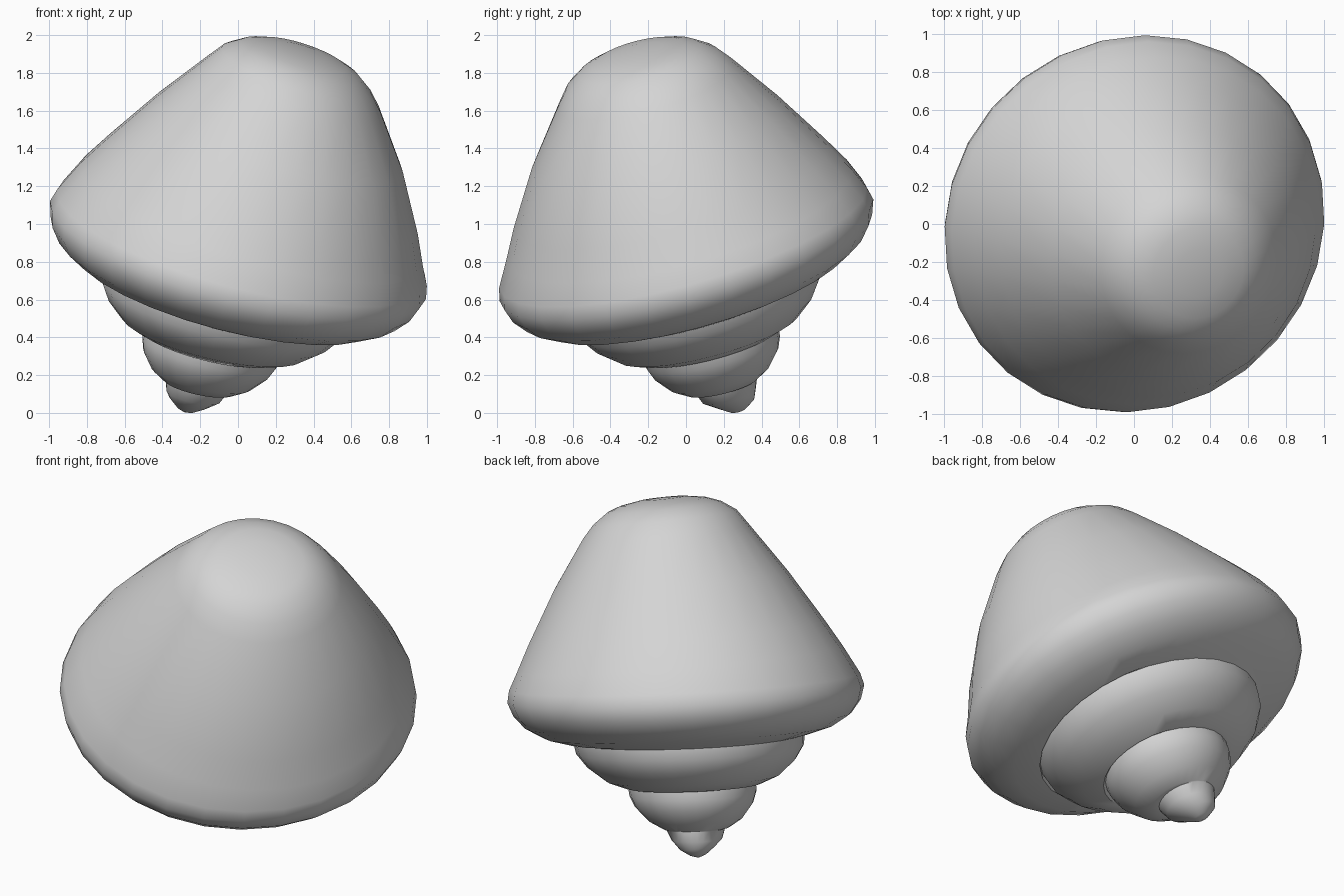
import bpy, bmesh, math
from mathutils import Vector

if "Cube" in bpy.data.objects:
    bpy.data.objects.remove(bpy.data.objects["Cube"])

SEGMENTS = 28
BASE = Vector((-0.28, 0.25, 0.0))             # where the shell axis meets the ground
AXIS = Vector((0.30, -0.245, 0.92)).normalized()
LEAN = Vector((AXIS.x, AXIS.y, 0))
SIDE = (LEAN - AXIS * LEAN.dot(AXIS)).normalized()   # radial direction on the leaning side
CROSS = AXIS.cross(SIDE)

# Each part: shift along SIDE and CROSS, ring tilt along SIDE and CROSS,
# then (radius, height along the axis, extra bulge on the leaning side)
PARTS = [
    # pointed tip
    (-0.02, 0.02, 0.0, 0.0, [(0, -0.005, 0), (0.045, 0.01, 0), (0.10, 0.05, 0)]),
    (0.01, 0.01, 0.08, 0.05, [(0.145, 0.10, 0), (0.168, 0.16, 0)]),
    # small whorl
    (0.03, 0.0, 0.08, 0.05,
     [(0.19, 0.165, 0), (0.27, 0.215, 0), (0.34, 0.30, 0), (0.365, 0.365, 0), (0.368, 0.415, 0)]),
    # middle whorl
    (0.025, -0.01, 0.06, 0.05,
     [(0.39, 0.41, 0), (0.50, 0.455, 0), (0.60, 0.54, 0), (0.655, 0.62, 0), (0.665, 0.685, 0)]),
    # rounded shoulder of the body whorl
    (0.01, -0.015, 0.03, 0.05,
     [(0.69, 0.68, 0), (0.83, 0.72, 0), (0.94, 0.785, 0), (1.0, 0.86, 0), (1.027, 0.94, 0), (1.01, 1.01, 0)]),
    # long sloping flank
    (0.0, 0.0, 0.01, 0.02,
     [(0.94, 1.14, 0.02), (0.85, 1.30, 0.035), (0.67, 1.60, 0.04), (0.48, 1.88, 0.01)]),
    # domed cap
    (0.0, 0.0, 0.0, 0.0,
     [(0.415, 1.965, 0), (0.33, 2.025, 0), (0.25, 2.055, 0), (0.13, 2.075, 0), (0, 2.08, 0)]),
]

bm = bmesh.new()
rings = []
for shift_s, shift_c, tilt_s, tilt_c, profile in PARTS:
    for r, h, bulge in profile:
        centre = BASE + AXIS * h + SIDE * shift_s + CROSS * shift_c
        if r == 0:
            rings.append([bm.verts.new(centre)])
            continue
        ring = []
        for i in range(SEGMENTS):
            a = math.tau * i / SEGMENTS
            c, s = math.cos(a), math.sin(a)
            rr = r + bulge * max(0, c)
            rise = r * (tilt_s * c + tilt_c * s)
            ring.append(bm.verts.new(centre + (SIDE * c + CROSS * s) * rr + AXIS * rise))
        rings.append(ring)

# skin neighbouring rings, with fans at the two poles
for low, high in zip(rings, rings[1:]):
    for i in range(SEGMENTS):
        j = (i + 1) % SEGMENTS
        if len(low) == 1:
            bm.faces.new((low[0], high[j], high[i]))
        elif len(high) == 1:
            bm.faces.new((low[i], low[j], high[0]))
        else:
            bm.faces.new((low[i], low[j], high[j], high[i]))
bmesh.ops.recalc_face_normals(bm, faces=bm.faces)

mesh = bpy.data.meshes.new("shell")
bm.to_mesh(mesh)
bm.free()
shell = bpy.data.objects.new("shell", mesh)
bpy.context.collection.objects.link(shell)

grey = bpy.data.materials.new("light grey")
grey.diffuse_color = (0.66, 0.66, 0.66, 1)
grey.use_nodes = True
grey.node_tree.nodes["Principled BSDF"].inputs["Base Color"].default_value = grey.diffuse_color
mesh.materials.append(grey)

bpy.context.view_layer.objects.active = shell
shell.select_set(True)
bpy.ops.object.shade_smooth_by_angle(angle=math.radians(45))
